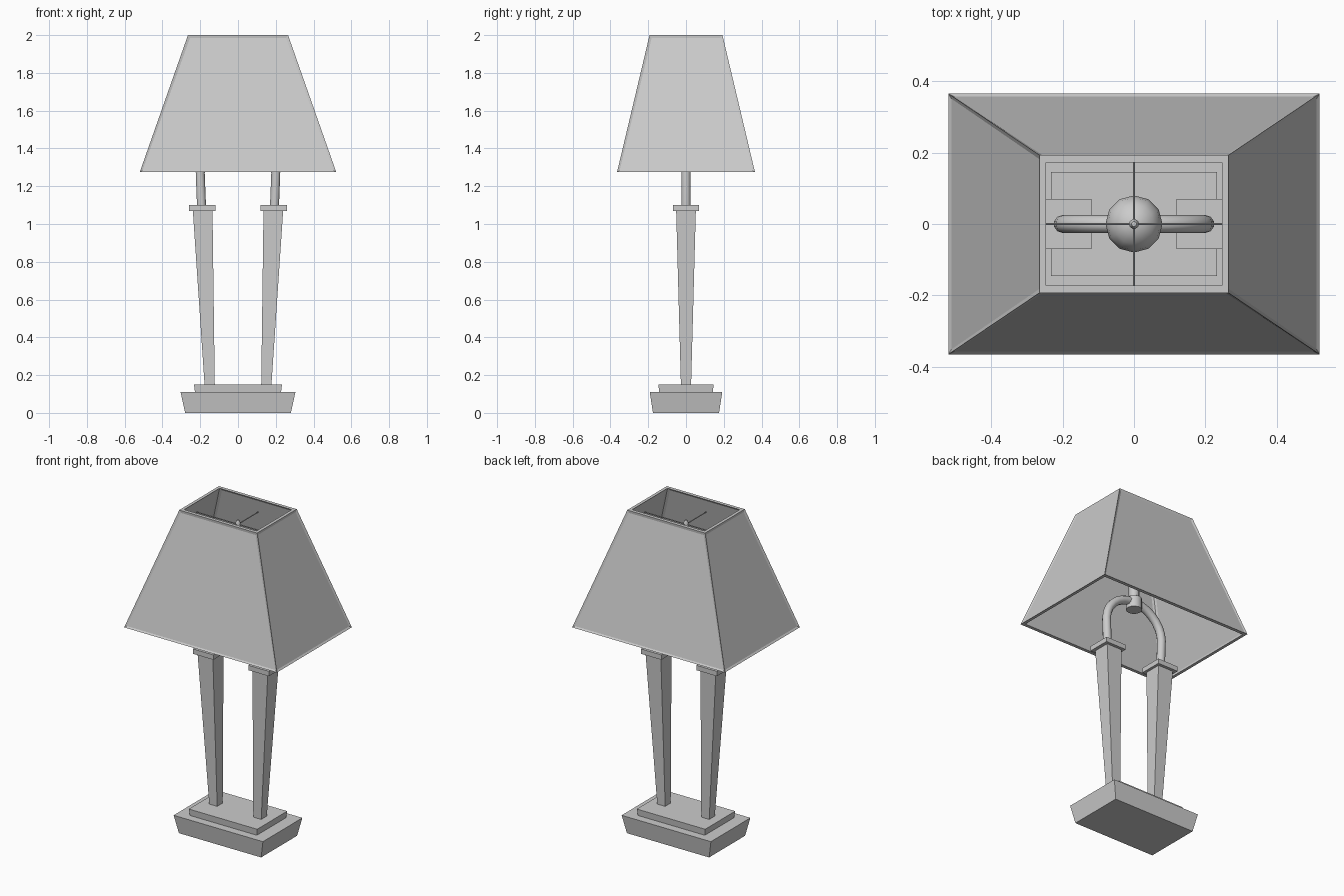
import bpy, bmesh, math

if "Cube" in bpy.data.objects:
    bpy.data.objects.remove(bpy.data.objects["Cube"])


def finish(name, bm, smooth=False):
    bmesh.ops.recalc_face_normals(bm, faces=bm.faces)
    me = bpy.data.meshes.new(name)
    bm.to_mesh(me)
    bm.free()
    ob = bpy.data.objects.new(name, me)
    bpy.context.collection.objects.link(ob)
    if smooth:
        bpy.context.view_layer.objects.active = ob
        ob.select_set(True)
        bpy.ops.object.shade_smooth_by_angle(angle=math.radians(40))
        ob.select_set(False)
    return ob


def ring(bm, cx, hx, hy, z):
    return [bm.verts.new((cx + sx * hx, sy * hy, z))
            for sx, sy in ((-1, -1), (1, -1), (1, 1), (-1, 1))]


def bridge(bm, a, b):
    return [bm.faces.new((a[i], a[(i + 1) % len(a)], b[(i + 1) % len(a)], b[i]))
            for i in range(len(a))]


def frustum(name, bottom, top):
    """Tapered block; each end is (centre x, half x, half y, z)."""
    bm = bmesh.new()
    a, b = ring(bm, *bottom), ring(bm, *top)
    bridge(bm, a, b)
    bm.faces.new(a)
    bm.faces.new(b)
    return finish(name, bm)


def lathe(name, profile, sides):
    """Closed turned shape about the z axis from (radius, z) points."""
    bm = bmesh.new()
    rings = [[bm.verts.new((r * math.cos(math.tau * i / sides),
                            r * math.sin(math.tau * i / sides), z))
              for i in range(sides)] for r, z in profile]
    for a, b in zip(rings, rings[1:]):
        bridge(bm, a, b)
    bm.faces.new(rings[0])
    bm.faces.new(rings[-1])
    return finish(name, bm, True)


def tube(name, points, radius, resolution):
    cu = bpy.data.curves.new(name, 'CURVE')
    cu.dimensions = '3D'
    cu.bevel_depth = radius
    cu.bevel_resolution = resolution
    cu.use_fill_caps = True
    sp = cu.splines.new('POLY')
    sp.points.add(len(points) - 1)
    for p, co in zip(sp.points, points):
        p.co = (*co, 1)
    ob = bpy.data.objects.new(name, cu)
    bpy.context.collection.objects.link(ob)
    bpy.context.view_layer.objects.active = ob
    ob.select_set(True)
    bpy.ops.object.convert(target='MESH')
    ob = bpy.context.object
    bpy.ops.object.shade_smooth_by_angle(angle=math.radians(40))
    ob.select_set(False)


# Stepped base
frustum("base", (0, 0.28, 0.175, 0), (0, 0.304, 0.192, 0.11))
frustum("base_step", (0, 0.228, 0.142, 0.11), (0, 0.233, 0.146, 0.15))

# Pair of leaning tapered columns with square caps
for side, s in (("left", -1), ("right", 1)):
    frustum(side + "_column", (s * 0.15, 0.027, 0.027, 0.15), (s * 0.187, 0.052, 0.052, 1.07))
    frustum(side + "_column_cap", (s * 0.189, 0.07, 0.07, 1.07), (s * 0.189, 0.07, 0.07, 1.10))

# Arched tube joining the columns
arc = [(0.2 * math.cos(math.pi * i / 14), 0, 1.27 + 0.18 * math.sin(math.pi * i / 14))
       for i in range(15)]
tube("arch_tube", [(0.193, 0, 1.09)] + arc + [(-0.193, 0, 1.09)], 0.025, 3)

# Socket, bulb and the rod carrying the shade
lathe("socket", [(0.045, 1.40), (0.045, 1.47), (0.03, 1.48), (0.03, 1.56)], 12)
bulb = [(0.03, 1.54), (0.034, 1.58)]
bulb += [(0.08 * math.cos(math.radians(a)), 1.66 + 0.08 * math.sin(math.radians(a)))
         for a in (-45, -22, 0, 22, 45, 68, 86)]
lathe("bulb", bulb, 12)
lathe("shade_rod", [(0.005, 1.72), (0.005, 1.89)], 8)
lathe("finial", [(0.014, 1.89), (0.014, 1.92), (0.007, 1.935)], 10)

# Crossed wires holding the shade
tube("shade_wire_x", [(-0.285, 0, 1.91), (0.285, 0, 1.91)], 0.003, 1)
tube("shade_wire_y", [(0, -0.2, 1.91), (0, 0.2, 1.91)], 0.003, 1)

# Hollow pyramid shade with slightly recessed panels inside a trim frame
bm = bmesh.new()
ob_, ot = ring(bm, 0, 0.52, 0.365, 1.275), ring(bm, 0, 0.265, 0.193, 2.0)
ib, it = ring(bm, 0, 0.502, 0.345, 1.275), ring(bm, 0, 0.246, 0.172, 2.0)
panels = bridge(bm, ob_, ot) + bridge(bm, ib, it)
bridge(bm, ob_, ib)
bridge(bm, ot, it)
bmesh.ops.recalc_face_normals(bm, faces=bm.faces)
bmesh.ops.inset_individual(bm, faces=panels, thickness=0.018, depth=-0.005)
finish("lamp_shade", bm)
